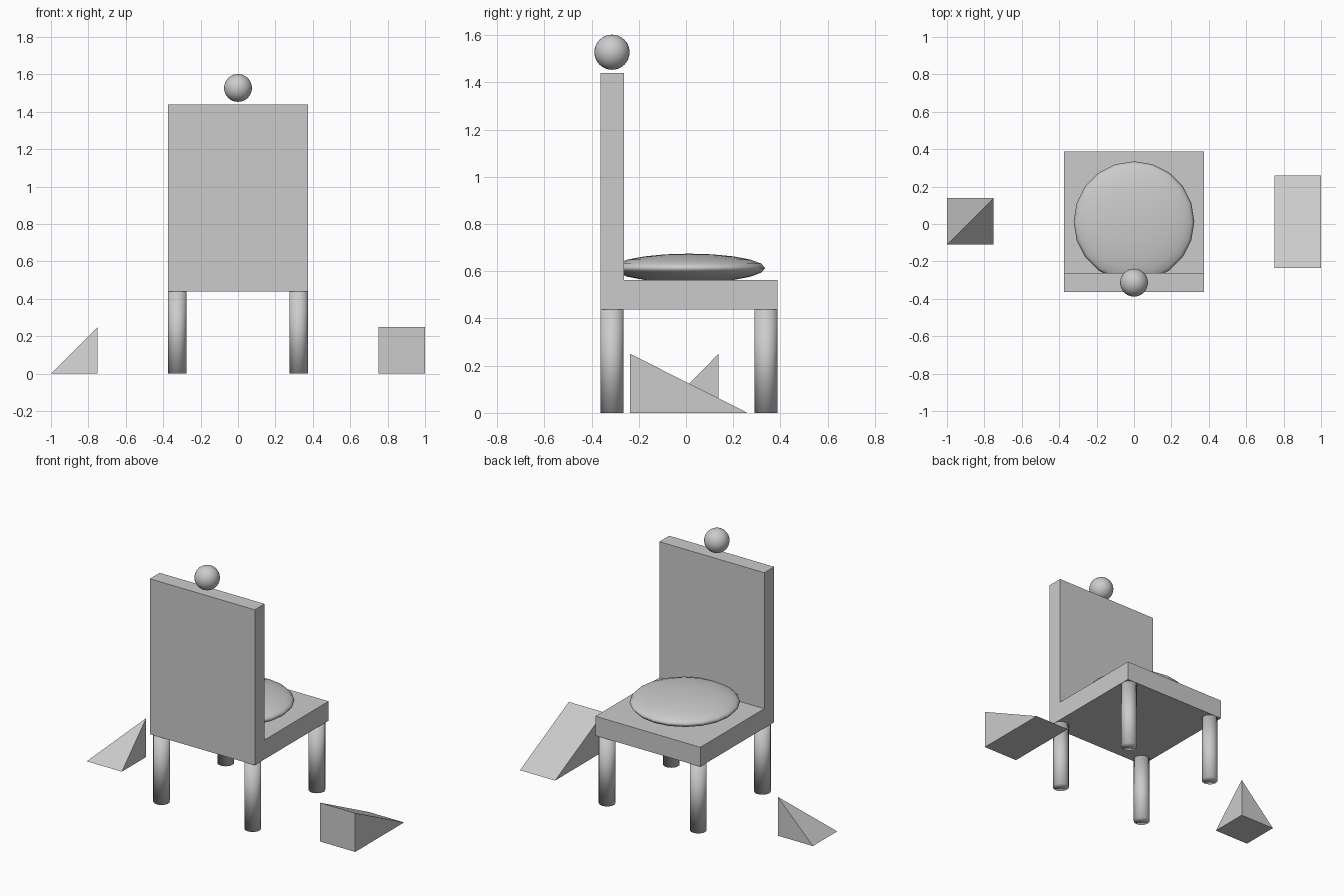
import bpy, bmesh
from mathutils import Vector

if "Cube" in bpy.data.objects:
    bpy.data.objects.remove(bpy.data.objects["Cube"])


def make_object(name, bm):
    bmesh.ops.recalc_face_normals(bm, faces=bm.faces)
    mesh = bpy.data.meshes.new(name)
    bm.to_mesh(mesh)
    bm.free()
    obj = bpy.data.objects.new(name, mesh)
    bpy.context.collection.objects.link(obj)
    return obj


def prism(name, profile, x0, x1):
    """Extrude a (y, z) profile along x."""
    bm = bmesh.new()
    face = bm.faces.new([bm.verts.new((x0, y, z)) for y, z in profile])
    ext = bmesh.ops.extrude_face_region(bm, geom=[face])["geom"]
    verts = [v for v in ext if isinstance(v, bmesh.types.BMVert)]
    bmesh.ops.translate(bm, verts=verts, vec=(x1 - x0, 0, 0))
    return make_object(name, bm)


def ball(name, center, radii, segments, rings):
    bpy.ops.mesh.primitive_uv_sphere_add(segments=segments, ring_count=rings, radius=1, location=center)
    obj = bpy.context.object
    obj.name = name
    obj.scale = radii
    bpy.ops.object.shade_smooth()


FRONT, BACK, HALF = -0.3625, 0.3875, 0.3735
SEAT_Z, SEAT_TOP, REST_TOP = 0.4385, 0.5635, 1.4385

# Seat and tall backrest as one L-shaped solid
prism("seat_and_backrest",
      [(FRONT, SEAT_Z), (BACK, SEAT_Z), (BACK, SEAT_TOP),
       (FRONT + 0.1, SEAT_TOP), (FRONT + 0.1, REST_TOP), (FRONT, REST_TOP)],
      -HALF, HALF)

# Four round legs set flush with the seat corners
R = 0.049
for side, x in (("left", -HALF + R), ("right", HALF - R)):
    for end, y in (("front", FRONT + R), ("rear", BACK - R)):
        bpy.ops.mesh.primitive_cylinder_add(vertices=20, radius=R, depth=SEAT_Z,
                                            location=(x, y, SEAT_Z / 2))
        bpy.context.object.name = f"{end}_{side}_leg"
        bpy.ops.object.shade_smooth()

# Round flattened cushion and ball above the backrest
ball("cushion", (0, 0.0125, 0.613), (0.3225, 0.3225, 0.0615), 20, 10)
ball("top_ball", (0, -0.3135, 1.5275), (0.0745, 0.0745, 0.0745), 32, 16)

# Wedge on the right, sloping down towards the rear
prism("wedge", [(-0.2365, 0), (0.2605, 0), (-0.2365, 0.25)], 0.75, 1.0)

# Corner wedge on the left: square base with its apex above one corner
bm = bmesh.new()
base = [bm.verts.new(p) for p in ((-1, -0.11, 0), (-0.75, -0.11, 0),
                                  (-0.75, 0.138, 0), (-1, 0.138, 0))]
apex = bm.verts.new(base[2].co + Vector((0, 0, 0.25)))
bm.faces.new(base)
for i in range(4):
    bm.faces.new((base[i], base[(i + 1) % 4], apex))
make_object("corner_wedge", bm)
